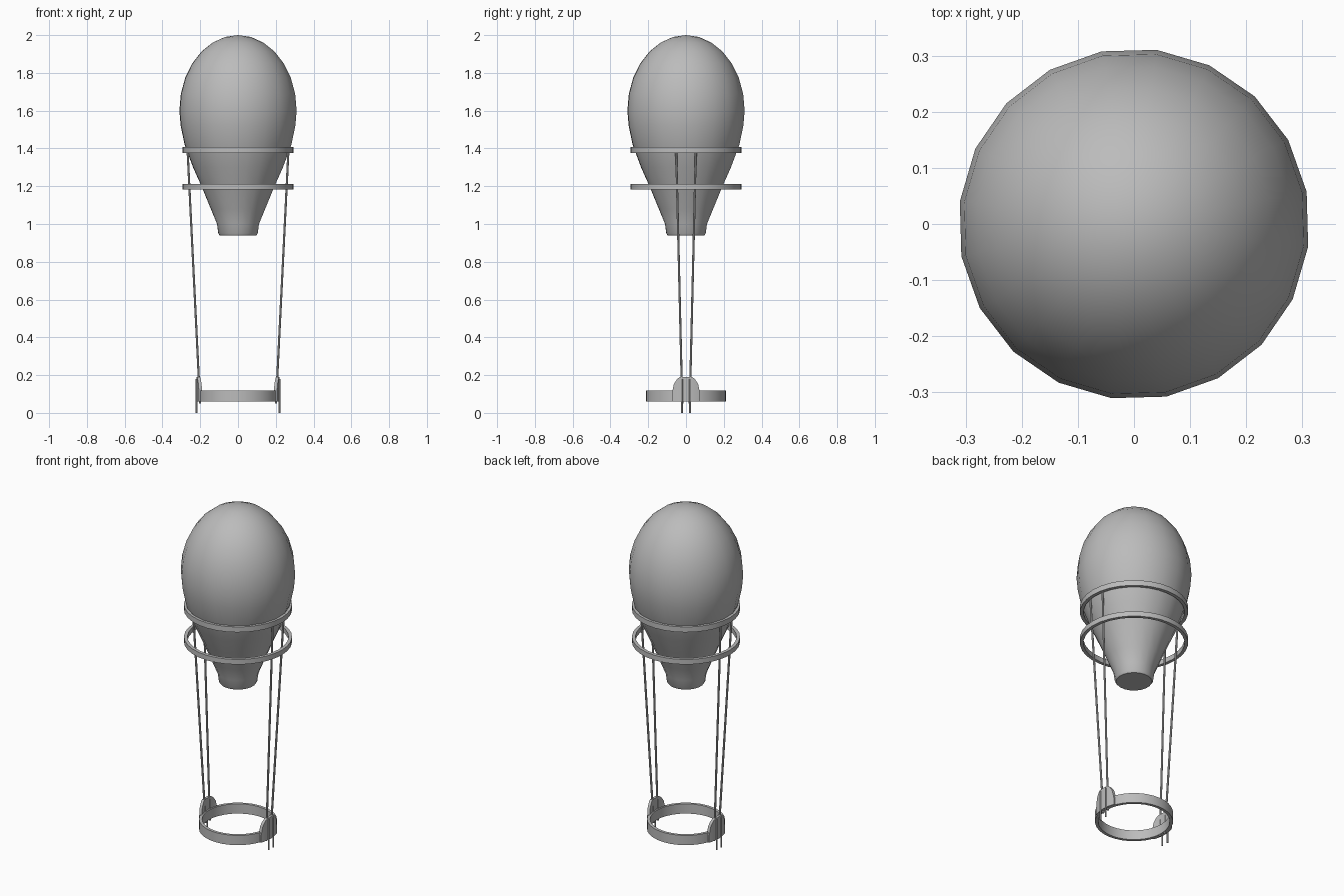
import bpy, bmesh, math
from mathutils import Vector

if "Cube" in bpy.data.objects:
    bpy.data.objects.remove(bpy.data.objects["Cube"])

grey = bpy.data.materials.new("plain grey")
grey.use_nodes = True
GREY = (0.5, 0.5, 0.5, 1)
grey.diffuse_color = GREY
grey.node_tree.nodes["Principled BSDF"].inputs["Base Color"].default_value = GREY


def finish(bm, name, smooth=True):
    bmesh.ops.remove_doubles(bm, verts=bm.verts, dist=1e-5)
    bmesh.ops.recalc_face_normals(bm, faces=bm.faces)
    mesh = bpy.data.meshes.new(name)
    bm.to_mesh(mesh)
    bm.free()
    mesh.materials.append(grey)
    ob = bpy.data.objects.new(name, mesh)
    bpy.context.collection.objects.link(ob)
    if smooth:
        bpy.ops.object.select_all(action="DESELECT")
        ob.select_set(True)
        bpy.context.view_layer.objects.active = ob
        bpy.ops.object.shade_smooth_by_angle(angle=math.radians(40))
    return ob


def lathe(name, profile, sides, turn=0.0, closed=False):
    """Revolve (radius, height) points around the z axis."""
    bm = bmesh.new()
    pts = [Vector((r * math.cos(turn), r * math.sin(turn), z)) for r, z in profile]
    verts = [bm.verts.new(p) for p in pts]
    pairs = list(zip(verts, verts[1:]))
    if closed:
        pairs.append((verts[-1], verts[0]))
    edges = [bm.edges.new(p) for p in pairs]
    bmesh.ops.spin(bm, geom=verts + edges, cent=(0, 0, 0), axis=(0, 0, 1),
                   angle=math.tau, steps=sides, use_merge=True)
    return finish(bm, name)


def hoop(name, inner, outer, low, high, sides=32):
    return lathe(name, [(inner, low), (outer, low), (outer, high), (inner, high)],
                 sides, closed=True)


def rod(name, start, end, radius):
    a, b = Vector(start), Vector(end)
    bm = bmesh.new()
    bmesh.ops.create_cone(bm, cap_ends=True, segments=8, radius1=radius,
                          radius2=radius, depth=(b - a).length)
    turn = (b - a).to_track_quat("Z", "Y").to_matrix()
    bmesh.ops.rotate(bm, verts=bm.verts, matrix=turn)
    bmesh.ops.translate(bm, verts=bm.verts, vec=(a + b) / 2)
    return finish(bm, name)


def bracket(name, side):
    """Curved plate with a domed top that follows the base hoop."""
    bm = bmesh.new()
    steps, rows = 14, []
    for i in range(steps + 1):
        t = 2 * i / steps - 1
        y = 0.075 * t
        top = 0.10 + 0.09 * min(1, 1.12 * math.sqrt(max(0, 1 - t * t)))
        row = []
        for r, z in ((0.203, 0.06), (0.219, 0.06), (0.219, top), (0.203, top)):
            row.append(bm.verts.new((side * math.sqrt(r * r - y * y), y, z)))
        rows.append(row)
    for a, b in zip(rows, rows[1:]):
        for k in range(4):
            n = (k + 1) % 4
            bm.faces.new((a[k], a[n], b[n], b[k]))
    bm.faces.new(rows[0])
    bm.faces.new(rows[-1])
    return finish(bm, name)


# Balloon envelope: elliptical dome running into a tapered, capped neck
dome = [(0.313 * math.cos(a), 1.6 + 0.4 * math.sin(a))
        for a in (math.pi / 2 * (1 - i / 7) for i in range(8))]
neck = [(0.306, 1.52), (0.285, 1.42), (0.24, 1.3), (0.195, 1.2), (0.145, 1.08),
        (0.112, 1.0), (0.105, 0.95), (0.098, 0.94), (0, 0.94)]
lathe("balloon", dome + neck, 20, turn=math.radians(-7.4))

# Hoops around the envelope and the base
hoop("upper_hoop", 0.275, 0.294, 1.375, 1.407)
hoop("lower_hoop", 0.275, 0.294, 1.182, 1.212)
hoop("base_hoop", 0.195, 0.212, 0.06, 0.118)

# Brackets, suspension rods and pegs on both sides
for side, label in ((1, "left"), (-1, "right")):
    bracket(label + "_bracket", side)
    for sy, end in ((-1, "front"), (1, "back")):
        rod(f"{label}_{end}_rod", (side * 0.201, sy * 0.02, 0.05),
            (side * 0.267, sy * 0.052, 1.39), 0.006)
        rod(f"{label}_{end}_peg", (side * 0.219, sy * 0.022, 0),
            (side * 0.219, sy * 0.022, 0.18), 0.005)
